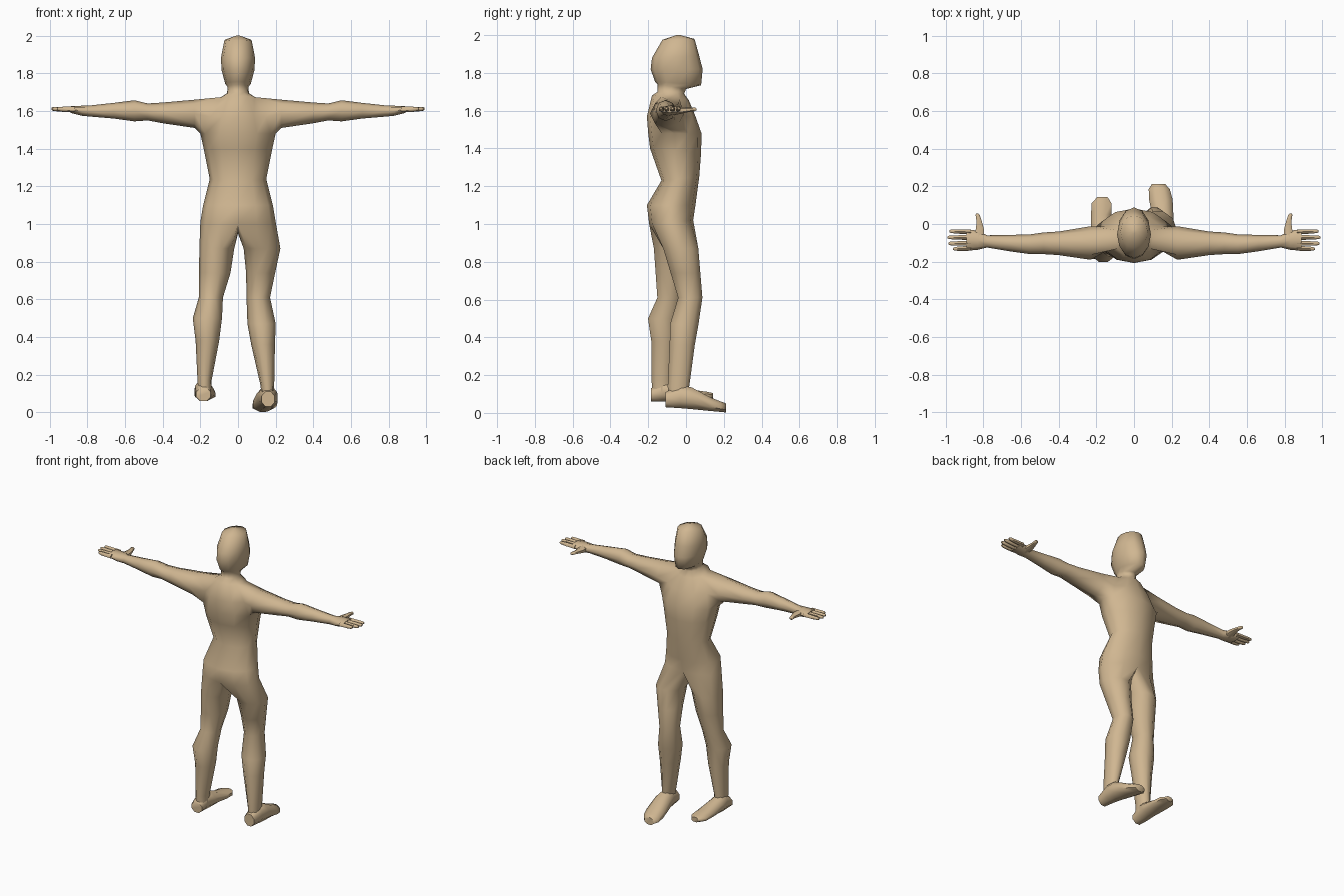
import bpy, bmesh, math
from mathutils import Vector as V

skin = bpy.data.materials.new("tan skin")
skin.diffuse_color = (0.63, 0.47, 0.285, 1)


def ring(bm, n, start, c, u, v):
    """Ellipse of n verts around c; u is the sine axis, v the cosine axis."""
    angles = [start + 2 * math.pi * i / n for i in range(n)]
    return [bm.verts.new(V(c) + V(u) * math.sin(a) + V(v) * math.cos(a)) for a in angles]


def bridge(bm, a, b, skip=()):
    n = len(a)
    for i in range(n):
        if i not in skip:
            j = (i + 1) % n
            bm.faces.new((a[i], a[j], b[j], b[i]))


def loft(bm, rings, cap_start=False, cap_end=True):
    for a, b in zip(rings, rings[1:]):
        bridge(bm, a, b)
    if cap_start:
        bm.faces.new(rings[0])
    if cap_end:
        bm.faces.new(rings[-1])


def finish(bm, name, angle=60):
    bmesh.ops.delete(bm, geom=[v for v in bm.verts if not v.link_faces], context='VERTS')
    bmesh.ops.recalc_face_normals(bm, faces=bm.faces[:])
    me = bpy.data.meshes.new(name)
    bm.to_mesh(me)
    bm.free()
    me.materials.append(skin)
    ob = bpy.data.objects.new(name, me)
    bpy.context.collection.objects.link(ob)
    bpy.ops.object.select_all(action='DESELECT')
    ob.select_set(True)
    bpy.context.view_layer.objects.active = ob
    bpy.ops.object.shade_smooth_by_angle(angle=math.radians(angle))


# Head, neck and torso: half width, back y, front y, back z, front z
TORSO = [
    (.01, -.05, -.03, 2.0, 2.0), (.072, -.125, .045, 1.975, 1.98),
    (.09, -.18, .07, 1.88, 1.89), (.088, -.187, .088, 1.82, 1.82),
    (.068, -.165, .08, 1.755, 1.735), (.055, -.15, .0, 1.74, 1.715),
    (.058, -.15, -.01, 1.70, 1.69), (.10, -.18, .015, 1.68, 1.655),
    (.17, -.207, .05, 1.57, 1.57), (.20, -.20, .082, 1.48, 1.48),
    (.18, -.19, .08, 1.40, 1.38), (.15, -.13, .07, 1.23, 1.25),
    (.185, -.207, .05, 1.10, 1.10), (.20, -.195, .038, 1.0, 1.02)]
# Arm: x, back y, front y, bottom z, top z
ARM = [
    (.23, -.19, -.012, 1.51, 1.66), (.40, -.165, -.04, 1.535, 1.645),
    (.48, -.16, -.045, 1.55, 1.64), (.55, -.16, -.055, 1.545, 1.657),
    (.66, -.145, -.058, 1.56, 1.643), (.78, -.125, -.06, 1.57, 1.63),
    (.83, -.137, -.035, 1.575, 1.628), (.89, -.142, -.028, 1.59, 1.625)]
# Legs: z, inner x, outer x, back y, front y
LEGS = {
    1: [(.87, .03, .225, -.125, .07), (.74, .043, .197, -.085, .08),
        (.61, .045, .17, -.045, .09), (.47, .05, .20, -.088, .07),
        (.36, .07, .196, -.09, .05), (.14, .12, .192, -.10, .02),
        (.07, .125, .19, -.095, .015)],
    -1: [(.87, .02, .205, -.175, .035), (.74, .04, .207, -.165, .01),
         (.61, .08, .208, -.155, -.015), (.50, .085, .24, -.205, -.04),
         (.38, .10, .225, -.187, -.05), (.17, .14, .215, -.185, -.07),
         (.11, .14, .215, -.18, -.075)]}
# Feet: y, inner x, outer x, bottom z, top z
FEET = {
    1: [(-.108, .125, .195, .03, .11), (-.03, .112, .205, .025, .145),
        (.03, .10, .21, .02, .135), (.13, .08, .205, .01, .082),
        (.185, .078, .19, .005, .06), (.213, .095, .165, .002, .05)],
    -1: [(-.185, .145, .222, .06, .13), (-.12, .14, .228, .06, .175),
         (-.06, .13, .23, .062, .155), (.05, .12, .228, .067, .12),
         (.11, .12, .225, .07, .112), (.143, .14, .195, .073, .105)]}

bm = bmesh.new()
T = [ring(bm, 12, 0, (0, (b + f) / 2, (zb + zf) / 2), (hw, 0, 0),
          (0, (f - b) / 2, (zf - zb) / 2)) for hw, b, f, zb, zf in TORSO]
bm.faces.new(T[0])
for r in range(len(T) - 1):
    # leave the two arm holes open
    bridge(bm, T[r], T[r + 1], skip=(2, 3, 8, 9) if r in (7, 8) else ())

# Crotch strip splits the last torso ring into two leg loops
crotch = [bm.verts.new((0, y, z)) for y, z in ((-.13, .965), (-.075, .95), (-.02, .965))]

for s in (1, -1):
    # Arm grown from its hole
    mid, fr, bk = (3, 2, 4) if s == 1 else (9, 10, 8)
    hole = [T[7][mid], T[7][fr], T[8][fr], T[9][fr],
            T[9][mid], T[9][bk], T[8][bk], T[7][bk]]
    rings = [ring(bm, 8, 0, (s * x, (b + f) / 2, (lo + hi) / 2),
                  (0, (f - b) / 2, 0), (0, 0, (hi - lo) / 2)) for x, b, f, lo, hi in ARM]
    loft(bm, [hole] + rings)
    # Leg grown from half the hip ring plus the crotch strip
    loop = [T[-1][(s * i) % 12] for i in range(7)] + crotch
    rings = [ring(bm, 10, math.radians(-18), (s * (i + o) / 2, (b + f) / 2, z),
                  (s * (o - i) / 2, 0, 0), (0, (f - b) / 2, 0)) for z, i, o, b, f in LEGS[s]]
    loft(bm, [loop] + rings)
finish(bm, "body", 75)

for s, side in ((1, "right"), (-1, "left")):
    # Foot: boxy eight-sided loft from heel to toe
    bm = bmesh.new()
    k = 1 / math.cos(math.pi / 8)
    loft(bm, [ring(bm, 8, math.pi / 8, (s * (i + o) / 2, y, (lo + hi) / 2),
                   (k * (o - i) / 2, 0, 0), (0, 0, k * (hi - lo) / 2))
              for y, i, o, lo, hi in FEET[s]], cap_start=True)
    finish(bm, side + "_foot")

    # Fingers
    bm = bmesh.new()
    for y, tip in ((-.042, .98), (-.072, .99), (-.102, .985), (-.129, .96)):
        loft(bm, [ring(bm, 6, 0, (s * x, y + (x - .87) * (y + .085) * .8, z),
                       (0, r, 0), (0, 0, r))
                  for x, z, r in ((.865, 1.608, .015), (.93, 1.609, .0135),
                                  (tip - .01, 1.611, .011), (tip, 1.611, .006))],
             cap_start=True)
    finish(bm, side + "_fingers")

    # Thumb
    bm = bmesh.new()
    loft(bm, [ring(bm, 6, 0, (s * x, y, z), (r, 0, 0), (0, 0, r * .75))
              for x, y, z, r in ((.825, -.07, 1.60, .033), (.818, -.025, 1.602, .024),
                                 (.822, .015, 1.605, .016), (.83, .048, 1.607, .013),
                                 (.832, .055, 1.607, .007))], cap_start=True)
    finish(bm, side + "_thumb")
